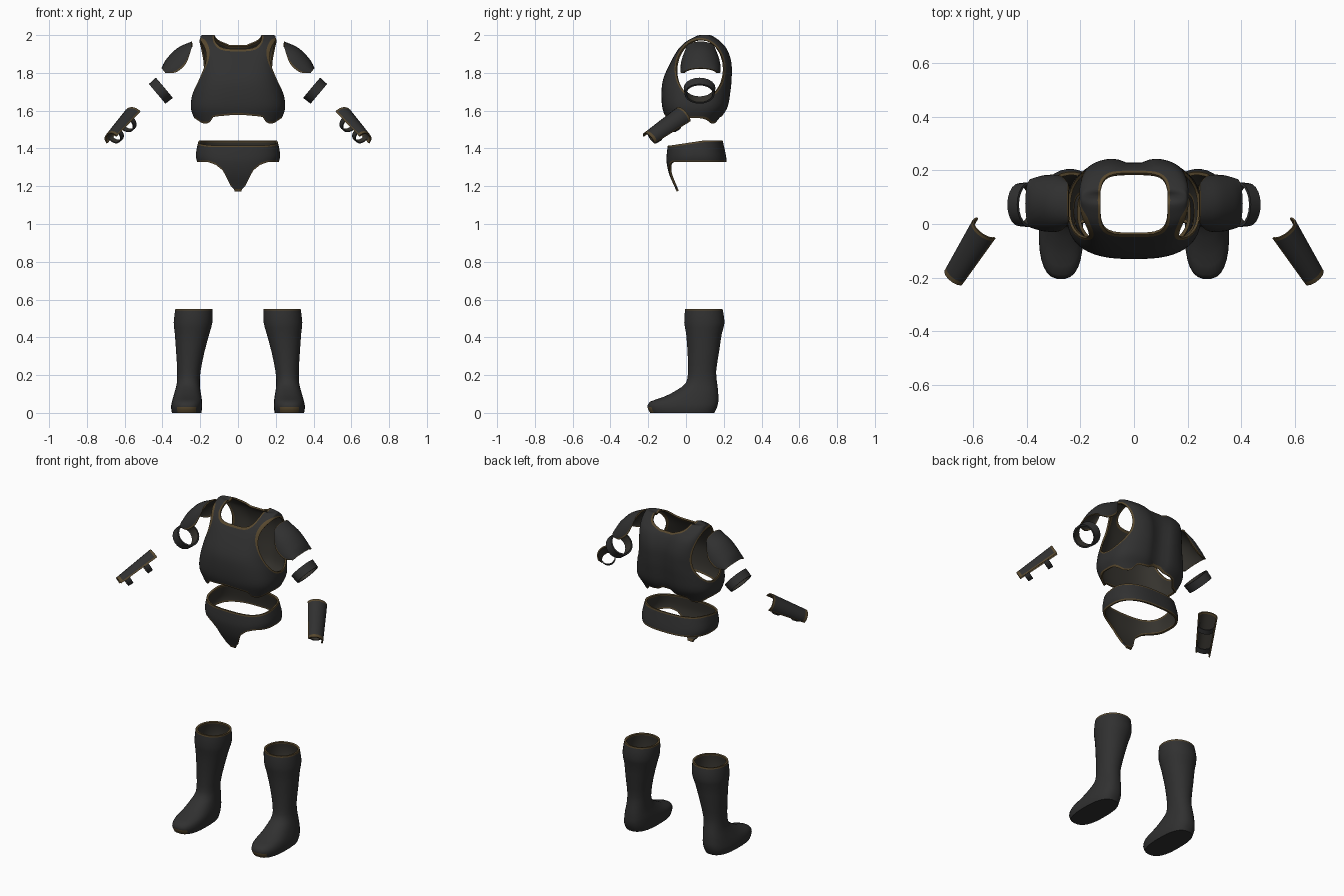
import bpy, bmesh, math
from mathutils import Vector

if "Cube" in bpy.data.objects:
    bpy.data.objects.remove(bpy.data.objects["Cube"])


def material(name, col):
    m = bpy.data.materials.new(name)
    m.diffuse_color = (*col, 1)
    m.use_nodes = True
    m.node_tree.nodes["Principled BSDF"].inputs["Base Color"].default_value = m.diffuse_color
    return m


LEATHER = material("dark leather", (0.030, 0.030, 0.030))
TRIM = material("worn brown edge", (0.095, 0.064, 0.027))
LINING = material("inner lining", (0.036, 0.033, 0.027))
TRIM_W = 0.009


def refine(rows, k):
    """Catmull-Rom interpolation of profile rows."""
    out = []
    for i in range(len(rows) - 1):
        p0, p1, p2, p3 = (rows[max(0, min(len(rows) - 1, i + d))] for d in (-1, 0, 1, 2))
        for s in range(k):
            t = s / k
            out.append([0.5 * (2 * b + (c - a) * t + (2 * a - 5 * b + 4 * c - d) * t * t
                               + (3 * b - a - 3 * c + d) * t ** 3)
                        for a, b, c, d in zip(p0, p1, p2, p3)])
    return out + [list(rows[-1])]


def interp(x, pts):
    for (a, u), (b, v) in zip(pts, pts[1:]):
        if x <= b:
            return u + (v - u) * (x - a) / (b - a)
    return pts[-1][1]


def grid(rows, closed, edge_trim=False, cap=False):
    """Quad surface through rows of points."""
    bm = bmesh.new()
    vs = [[bm.verts.new(p) for p in r] for r in rows]
    m = len(vs[0])
    cols = m if closed else m - 1
    for i in range(len(vs) - 1):
        for j in range(cols):
            k = (j + 1) % m
            f = bm.faces.new((vs[i][j], vs[i][k], vs[i + 1][k], vs[i + 1][j]))
            side = not closed and j in (0, cols - 1)
            if edge_trim and (side or i in (0, len(vs) - 2)):
                f.material_index = 1
    if cap:
        bm.faces.new(vs[0][::-1])
    return bm


def loft(rings, k, segs, cap=False, bump=None):
    """Rings: z, centre x, half width, front y, back y, squareness."""
    rows = []
    for z, cx, hw, yf, yb, n in refine(rings, k):
        row = []
        for j in range(segs):
            a = 2 * math.pi * (j + 0.5) / segs
            c, s = math.cos(a), math.sin(a)
            x = hw * math.copysign(abs(c) ** (2 / n), c)
            y = (yf + yb) / 2 + (yb - yf) / 2 * math.copysign(abs(s) ** (2 / n), s)
            if bump:
                y += bump(x, s, z)
            row.append((cx + x, y, z))
        rows.append(row)
    return grid(rows, True, cap=cap)


def cut(bm, f):
    """Trim the surface where f < 0 and colour a border strip."""
    for level in (TRIM_W, 0):
        new = []
        for e in list(bm.edges):
            a, b = e.verts
            fa, fb = f(a.co) - level, f(b.co) - level
            if fa * fb < 0:
                new.append(bmesh.utils.edge_split(e, a, fa / (fa - fb))[1])
        bmesh.ops.connect_verts(bm, verts=new)
    dead = []
    for face in bm.faces:
        d = f(face.calc_center_median())
        if d < 0:
            dead.append(face)
        elif d < TRIM_W:
            face.material_index = 1
    bmesh.ops.delete(bm, geom=dead, context='FACES')


def finish(name, bm, inside, thick, mirror=False):
    """Orient outward, thicken, mirror and smooth."""
    bm.normal_update()
    turn = sum(f.normal.dot(f.calc_center_median() - Vector(inside)) * f.calc_area() for f in bm.faces)
    if turn < 0:
        bmesh.ops.reverse_faces(bm, faces=bm.faces[:])
    me = bpy.data.meshes.new(name)
    bm.to_mesh(me)
    bm.free()
    for m in (LEATHER, TRIM, LINING, TRIM):
        me.materials.append(m)
    ob = bpy.data.objects.new(name, me)
    bpy.context.collection.objects.link(ob)
    so = ob.modifiers.new("thickness", 'SOLIDIFY')
    so.thickness, so.offset, so.material_offset = thick, -1, 2
    if mirror:
        ob.modifiers.new("mirror", 'MIRROR')
    bpy.ops.object.select_all(action='DESELECT')
    ob.select_set(True)
    bpy.context.view_layer.objects.active = ob
    bpy.ops.object.convert(target='MESH')
    bpy.ops.object.shade_smooth_by_angle(angle=math.radians(42))


# Breastplate: torso shell with neck hole, armholes and shaped hem
torso = [(1.50, 0, .200, -.090, .165, 2.6), (1.56, 0, .232, -.108, .190, 2.7),
         (1.62, 0, .250, -.126, .225, 2.8), (1.70, 0, .240, -.130, .240, 2.8),
         (1.77, 0, .222, -.120, .247, 2.9), (1.85, 0, .207, -.085, .245, 3.3),
         (1.92, 0, .202, -.045, .222, 4), (1.96, 0, .204, -.010, .190, 4),
         (1.985, 0, .200, .030, .160, 3.5), (2.0, 0, .185, .070, .130, 3),
         (1.985, 0, .100, .085, .115, 2)]


def torso_edge(p):
    x = abs(p.x)
    neck = (((x / .125) ** 4 + (abs(p.y - .075) / .115) ** 4) ** .25 - 1) * .118
    arm = 1.0
    if x > .08:
        arm = (math.hypot((p.y - .075) / .127, (p.z - 1.82) / .155) - 1) * .135
    hem = p.z - interp(x, [(0, 1.58), (.13, 1.568), (.155, 1.533), (.19, 1.533), (.23, 1.56)])
    return min(neck, arm, hem)


def shoulder_blades(x, s, z):
    return -.026 * math.exp(-(x / .05) ** 2) * (s > 0) if z < 1.97 else 0


body = loft(torso, 4, 72, bump=shoulder_blades)
cut(body, torso_edge)
finish("breastplate", body, (0, .07, 1.75), .010)

# Belt with a tapering front flap
belt = [(1.15, 0, .195, -.040, .190, 2.6), (1.20, 0, .195, -.062, .195, 2.6),
        (1.26, 0, .200, -.088, .205, 2.6), (1.32, 0, .214, -.102, .215, 2.6),
        (1.37, 0, .223, -.102, .210, 2.6), (1.46, 0, .205, -.090, .190, 2.6)]


def belt_edge(p):
    low = 1.328
    if p.y < .02:
        low = interp(abs(p.x), [(0, 1.174), (.03, 1.182), (.055, 1.235), (.08, 1.283),
                                (.12, 1.315), (.16, 1.328)])
    front = max(0, min(1, (.1 - p.y) / .18))
    return min(p.z - low, 1.443 - .027 * front - p.z)


hips = loft(belt, 4, 72)
cut(hips, belt_edge)
finish("belt", hips, (0, .06, 1.36), .012)

# Tall boots
boot = [(0, .272, .078, -.190, .150, 2.6), (.03, .272, .083, -.205, .165, 2.6),
        (.06, .270, .080, -.190, .172, 2.6), (.085, .268, .075, -.118, .172, 2.5),
        (.12, .266, .067, -.050, .170, 2.4), (.16, .263, .061, .000, .165, 2.2),
        (.22, .260, .062, .010, .160, 2.1), (.32, .253, .075, .008, .175, 2.1),
        (.42, .243, .092, .000, .190, 2.1), (.48, .238, .103, -.010, .205, 2.1),
        (.56, .233, .098, -.004, .192, 2.1)]
legs = loft(boot, 2, 28, cap=True)
cut(legs, lambda p: .551 - p.z)
for face in legs.faces:
    c = face.calc_center_median()
    if c.z < .03 and c.y < -.17:
        face.material_index = 1
finish("boots", legs, (.255, .09, .25), .012, True)

# Shoulder pads: ridge x, z / edge x, z / half width
pad = refine([(.245, 1.966, .245, 1.935, .075), (.320, 1.932, .275, 1.850, .103),
              (.380, 1.872, .330, 1.803, .105), (.405, 1.825, .385, 1.800, .090)], 4)
pad.insert(1, [a + (b - a) * .3 for a, b in zip(pad[0], pad[1])])
pad.insert(-1, [a + (b - a) * .65 for a, b in zip(pad[-2], pad[-1])])
sweep = [-1, -.94] + [i / 6 for i in range(-5, 6)] + [.94, 1]
rows = [[(ex + (rx - ex) * math.cos(a * math.pi / 2), .077 + hw * math.sin(a * math.pi / 2),
          ez + (rz - ez) * math.cos(a * math.pi / 2)) for a in sweep]
        for rx, rz, ex, ez, hw in pad]
finish("shoulder_pads", grid(rows, False, True), (.27, .077, 1.80), .008, True)


def tube(a, b, n, radii, angles, stations, closed, trim, shift=0):
    """Curved plate around the axis a-b, with n as its middle direction."""
    a, b, n = Vector(a), Vector(b), Vector(n)
    d = (b - a).normalized()
    n = (n - d * n.dot(d)).normalized()
    t = n.cross(d)
    rows = []
    for s in stations:
        c = a.lerp(b, s) + n * shift
        rn, rt = (u + (v - u) * s for u, v in radii)
        rows.append([c + n * rn * math.cos(q) + t * rt * math.sin(q) for q in angles])
    return grid(rows, closed, trim)


# Upper arm bands
full = [2 * math.pi * i / 20 for i in range(20)]
band = tube((.390, .072, 1.721), (.428, .072, 1.689), (.62, 0, .78), ((.070, .068), (.084, .080)),
            full, [0, .5, 1], True, False)
finish("arm_bands", band, (.409, .072, 1.705), .010, True)

# Forearm guards with two straps each
A, B, N = (.553, -.015, 1.573), (.670, -.198, 1.448), (.65, -.10, .73)
arc = [math.radians(q) for q in (-95, -84, -60, -36, -12, 12, 36, 60, 84, 95)]
guard = tube(A, B, N, ((.052, .038), (.058, .045)), arc,
             [0, .05, .25, .5, .75, .93, 1], False, True)
finish("forearm_guards", guard, (.60, -.10, 1.48), .007, True)
under = [math.radians(q) for q in range(85, 276, 19)]
for i, s in enumerate((.30, .82)):
    strap = tube(A, B, N, ((.056, .040), (.050, .040)), under, [s - .06, s + .06], False, False)
    finish("forearm_strap_%d" % (i + 1), strap, Vector(A).lerp(Vector(B), s), .006, True)
